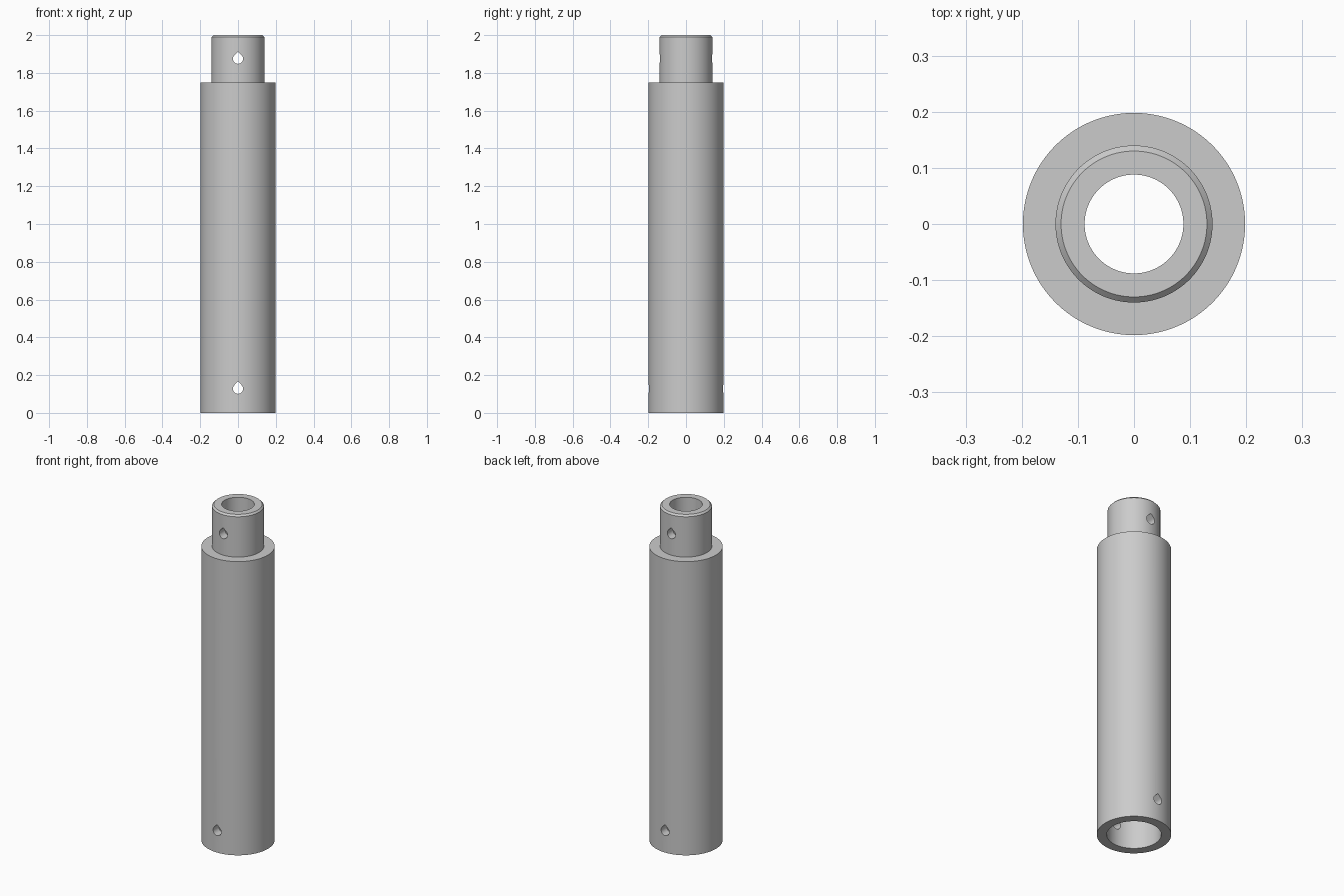
import bpy, bmesh
from math import sin, cos, pi, radians

SEGMENTS = 128

if "Cube" in bpy.data.objects:
    bpy.data.objects.remove(bpy.data.objects["Cube"])

grey = bpy.data.materials.new("plain grey")
grey.use_nodes = True
colour = (0.6, 0.6, 0.6, 1)
grey.diffuse_color = colour
grey.node_tree.nodes["Principled BSDF"].inputs["Base Color"].default_value = colour


def add_object(name, bm):
    bmesh.ops.recalc_face_normals(bm, faces=bm.faces)
    mesh = bpy.data.meshes.new(name)
    bm.to_mesh(mesh)
    bm.free()
    mesh.materials.append(grey)
    obj = bpy.data.objects.new(name, mesh)
    bpy.context.collection.objects.link(obj)
    return obj


def lathe(name, profile):
    """Spin a closed (radius, height) outline around z."""
    bm = bmesh.new()
    rings = [[bm.verts.new((r * cos(2 * pi * i / SEGMENTS), r * sin(2 * pi * i / SEGMENTS), z))
              for i in range(SEGMENTS)] for r, z in profile]
    for a, b in zip(rings, rings[1:] + rings[:1]):
        for i in range(SEGMENTS):
            j = (i + 1) % SEGMENTS
            bm.faces.new((a[i], a[j], b[j], b[i]))
    return add_object(name, bm)


def teardrop_cutter(name, z, radius=0.027, half_length=0.3):
    """Teardrop prism along y: a round hole with a pointed roof."""
    bm = bmesh.new()
    outline = [(radius * cos(a), z + radius * sin(a))
               for a in (radians(135 + 270 * i / 24) for i in range(25))]
    outline.append((0, z + radius * 2 ** 0.5))
    face = bm.faces.new([bm.verts.new((x, -half_length, h)) for x, h in outline])
    solid = bmesh.ops.extrude_face_region(bm, geom=[face])
    moved = [v for v in solid["geom"] if isinstance(v, bmesh.types.BMVert)]
    bmesh.ops.translate(bm, verts=moved, vec=(0, 2 * half_length, 0))
    cutter = add_object(name, bm)
    cutter.hide_render = True
    return cutter


# Tube with a narrow chamfered spigot on top and a wide socket below
tube = lathe("extension_tube", [
    (0.145, 0), (0.198, 0), (0.198, 1.75), (0.14, 1.75),
    (0.14, 1.99), (0.13, 2), (0.088, 2), (0.088, 0.32), (0.145, 0.26)])

# Cross-pin holes through spigot and socket
for name, z in (("spigot_pin_cutter", 1.875), ("socket_pin_cutter", 0.128)):
    cutter = teardrop_cutter(name, z)
    cut = tube.modifiers.new(name, "BOOLEAN")
    cut.operation = "DIFFERENCE"
    cut.solver = "EXACT"
    cut.object = cutter
    bpy.context.view_layer.objects.active = tube
    bpy.ops.object.modifier_apply(modifier=name)
    bpy.data.objects.remove(cutter)

# Smooth round walls, crisp rims
bpy.ops.object.select_all(action="DESELECT")
tube.select_set(True)
bpy.context.view_layer.objects.active = tube
bpy.ops.object.shade_smooth_by_angle(angle=radians(30))
